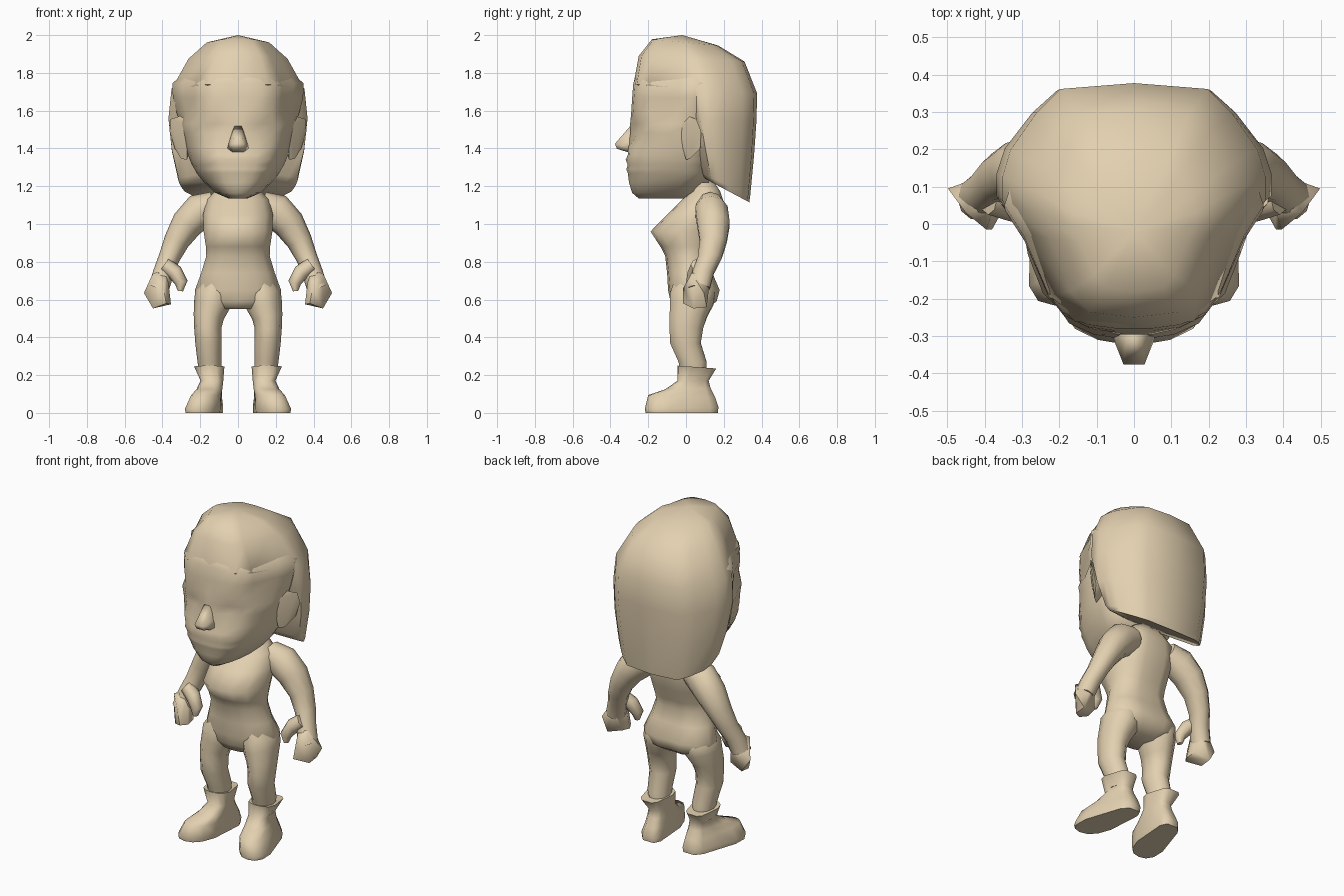
import bpy, bmesh, math
from mathutils import Vector

clay = bpy.data.materials.new("tan clay")
clay.diffuse_color = (0.77, 0.635, 0.435, 1)


def finish(name, bm, angle=65):
    bmesh.ops.recalc_face_normals(bm, faces=bm.faces)
    me = bpy.data.meshes.new(name)
    bm.to_mesh(me)
    bm.free()
    me.materials.append(clay)
    me.shade_smooth()
    me.set_sharp_from_angle(angle=math.radians(angle))
    ob = bpy.data.objects.new(name, me)
    bpy.context.collection.objects.link(ob)
    return ob


def loft(name, rings, apex=None, angle=65):
    """Skin a stack of equal-length rings; close the ends."""
    bm = bmesh.new()
    vs = [[bm.verts.new(p) for p in r] for r in rings]
    n = len(vs[0])
    for a, b in zip(vs, vs[1:]):
        for i in range(n):
            j = (i + 1) % n
            bm.faces.new((a[i], a[j], b[j], b[i]))
    bm.faces.new(vs[0][::-1])
    if apex:
        t = bm.verts.new(apex)
        for i in range(n):
            bm.faces.new((vs[-1][i], vs[-1][(i + 1) % n], t))
    else:
        bm.faces.new(vs[-1])
    return finish(name, bm, angle)


def ring(half, w, yf, yb, zf, zb=None, c=0.5, cx=0, shear=0):
    """Mirrored outline from half-profile (fx, fy); fy=-1 is front, +1 back."""
    zb = zf if zb is None else zb
    yc = yf + (yb - yf) * c
    right = []
    for fx, fy in half:
        y = yc + fy * ((yb - yc) if fy > 0 else (yc - yf))
        t = (y - yf) / (yb - yf)
        right.append((fx * w, y, zf + (zb - zf) * t))
    left = [(-x, y, z) for x, y, z in right[-2:0:-1]]
    return [(x + cx + shear * (0.03 - y), y, z) for x, y, z in right + left]


def tube(name, stations, n=10):
    """Limb along (x, y, z, radius across, radius in y) stations."""
    rings = []
    for i, (x, y, z, ra, rb) in enumerate(stations):
        p, q = stations[max(i - 1, 0)], stations[min(i + 1, len(stations) - 1)]
        side = Vector((-(q[2] - p[2]), 0, q[0] - p[0])).normalized()
        rings.append([Vector((x, y, z)) + side * ra * math.cos(a) + Vector((0, rb, 0)) * math.sin(a)
                      for a in (2 * math.pi * k / n for k in range(n))])
    return loft(name, rings)


def hull(name, pts, angle=65):
    bm = bmesh.new()
    for p in pts:
        bm.verts.new(p)
    bmesh.ops.convex_hull(bm, input=bm.verts[:])
    return finish(name, bm, angle)


def both(pts):
    return [(s * x, y, z) for x, y, z in pts for s in ((1, -1) if x else (1,))]


# half outlines
HAIR = [(0, -1), (.45, -.95), (.65, -.75), (.85, -.25), (1, 0), (1, .2), (.94, .43), (.74, .75), (.56, .95), (0, 1)]
FACE = [(0, -1), (.15, -1), (.38, -.97), (.62, -.88), (.8, -.66), (.93, -.35), (1, 0), (.95, .3), (.8, .6), (0, 1)]
BROW = [(0, -1), (.15, -1), (.36, -.97), (.55, -.87), (.67, -.7), (.85, -.25), (1, 0), (.95, .3), (.8, .6), (0, 1)]
BODY = [(0, -1), (.4, -.93), (.78, -.68), (1, -.1), (.97, .35), (.75, .8), (.35, 1), (0, .95)]
FOOT = [(0, -1), (.5, -.93), (.85, -.7), (1, -.25), (.85, .3), (.7, .8), (.4, 1), (0, 1)]

# head with sunken eye sockets: (z, half width, front y, back y, socket depth)
head = []
for z, w, yf, yb, d in [(1.135, .05, -.25, .0, 0), (1.165, .12, -.285, .06, 0), (1.22, .18, -.302, .12, 0),
                        (1.27, .22, -.308, .16, 0), (1.29, .23, -.316, .16, 0), (1.315, .245, -.308, .17, 0),
                        (1.34, .255, -.32, .18, 0), (1.365, .265, -.308, .18, 0), (1.41, .28, -.306, .2, .0),
                        (1.48, .295, -.294, .2, .028), (1.53, .305, -.296, .2, .02), (1.59, .325, -.29, .2, 0),
                        (1.67, .345, -.285, .2, 0), (1.745, .347, -.279, .22, 0), (1.84, .24, -.24, .15, 0)]:
    r = ring(BROW if z > 1.55 else FACE, w, yf, yb, z, c=.66)
    n = len(r)
    for k in (2, 3, n - 2, n - 3):
        r[k] = (r[k][0], r[k][1] + d, z)
    head.append(r)
loft("head", head, angle=100)

# hair cap with slanted lower edge at the back
loft("hair", [ring(HAIR, .30, .10, .335, 1.24, 1.115, .2),
              ring(HAIR, .315, .08, .34, 1.27, 1.15, .2),
              ring(HAIR, .35, .04, .36, 1.40, 1.36, .2),
              ring(HAIR, .368, .0, .372, 1.57, 1.53, .2),
              ring(HAIR, .352, -.278, .377, 1.74, 1.69, .52),
              ring(HAIR, .262, -.25, .31, 1.89, 1.86, .5),
              ring(HAIR, .165, -.18, .17, 1.978, 1.945, .5)], apex=(0, -.02, 2.0))

# nose
hull("nose", both([(.018, -.285, 1.53), (.015, -.335, 1.47), (.028, -.376, 1.425), (.022, -.366, 1.398),
                   (.058, -.30, 1.40), (.045, -.305, 1.44), (.03, -.30, 1.378)]), 100)

# torso: pointed chest, narrow waist, wide hips
loft("torso", [ring(BODY, w, yf, yb, z) for z, w, yf, yb in [
    (.55, .12, -.06, .10), (.59, .20, -.082, .162), (.65, .228, -.095, .178), (.74, .195, -.1, .14),
    (.83, .168, -.11, .125), (.88, .17, -.135, .14), (.96, .182, -.188, .17), (1.05, .185, -.10, .195),
    (1.13, .165, -.02, .195), (1.175, .12, .03, .18), (1.22, .09, .03, .15)]], angle=80)

for s, side in ((1, "left"), (-1, "right")):
    # ear
    hull(side + "_ear", [(s * x, y, z) for x, y, z in [
        (.27, -.05, 1.52), (.28, -.01, 1.58), (.358, .055, 1.555), (.362, .08, 1.49), (.335, .075, 1.40),
        (.30, .02, 1.345), (.27, .0, 1.34), (.25, .09, 1.42)]])
    # arm, fist and thumb
    tube(side + "_arm", [(s * x, y, z, a, b) for x, y, z, a, b in [
        (.12, .13, 1.105, .07, .07), (.20, .135, 1.07, .095, .09), (.27, .145, 1.00, .085, .09),
        (.325, .145, .91, .068, .075), (.365, .125, .82, .056, .066), (.395, .09, .74, .055, .06),
        (.42, .07, .66, .055, .06)]])
    hull(side + "_fist", [(s * x, y, z) for x, y, z in [
        (.498, .095, .635), (.45, .04, .553), (.45, .11, .56), (.355, .03, .575), (.38, -.015, .58),
        (.36, .09, .585), (.395, -.015, .66), (.385, .12, .67), (.45, .03, .74), (.375, .05, .75), (.40, .13, .74)]])
    tube(side + "_thumb", [(s * x, y, z, a, b) for x, y, z, a, b in [
        (.39, .07, .785, .04, .045), (.335, .05, .745, .042, .042), (.30, .035, .69, .034, .034),
        (.305, .03, .645, .014, .018)]], 8)
    # leg
    tube(side + "_leg", [(s * x, y, z, a, b) for x, y, z, a, b in [
        (.11, .035, .70, .07, .10), (.128, .035, .63, .10, .125), (.137, .03, .575, .097, .12),
        (.155, .012, .51, .081, .104), (.16, .002, .45, .072, .094),
        (.156, -.003, .37, .07, .085), (.15, .035, .27, .064, .078), (.145, .04, .18, .055, .07)]])
    # boot: sole, toe, ankle and flared cuff
    boot = [ring(FOOT, w, yf, yb, z, zb, .45, cx, sh) for w, yf, yb, z, zb, cx, sh in [
        (.090, -.213, .168, 0, 0, .163, .2), (.093, -.218, .172, .02, .03, .163, .2),
        (.078, -.20, .155, .095, .08, .153, .16), (.068, -.11, .13, .125, .13, .145, .1),
        (.060, -.045, .12, .17, .17, .138, 0), (.080, -.045, .16, .25, .235, .152, 0),
        (.062, -.02, .125, .245, .235, .15, 0)]]
    loft(side + "_boot", [[(s * x, y, z) for x, y, z in r] for r in boot], angle=75)
